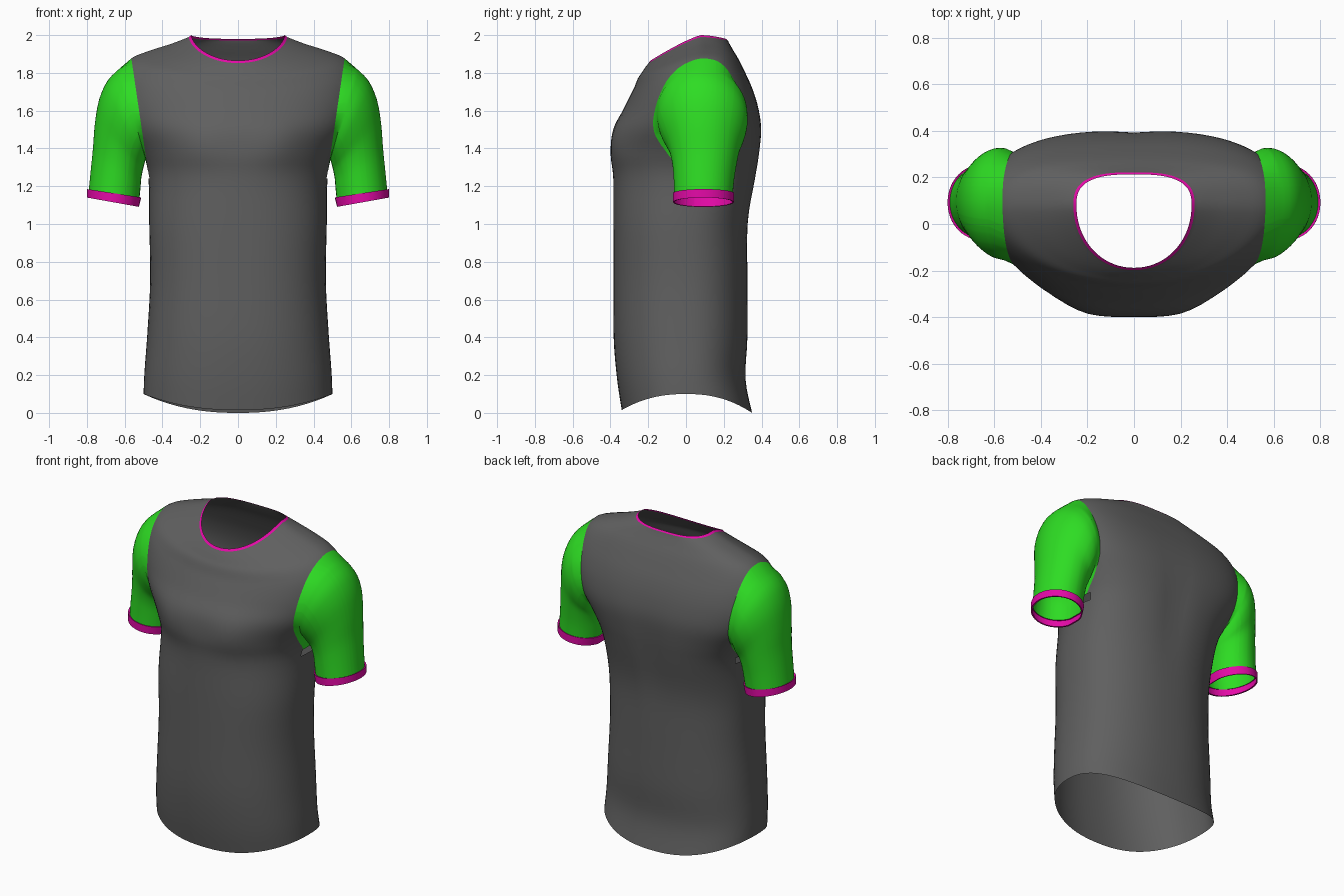
import bpy, bmesh, math
from mathutils import Vector

if "Cube" in bpy.data.objects:
    bpy.data.objects.remove(bpy.data.objects["Cube"])

COLS = 72


def material(name, color):
    m = bpy.data.materials.new(name)
    m.use_nodes = True
    m.diffuse_color = color
    m.node_tree.nodes["Principled BSDF"].inputs["Base Color"].default_value = color
    return m


GREY = material("charcoal fabric", (0.115, 0.115, 0.115, 1))
GREEN = material("green fabric", (0.027, 0.72, 0.017, 1))
PINK = material("magenta trim", (0.78, 0.003, 0.39, 1))


def smooth_rows(rows, steps):
    """Catmull-Rom interpolation of key rows."""
    out = []
    for i in range(len(rows) - 1):
        p0, p1 = rows[max(i - 1, 0)], rows[i]
        p2, p3 = rows[i + 1], rows[min(i + 2, len(rows) - 1)]
        for k in range(steps):
            t = k / steps
            out.append([b + t / 2 * (c - a + t * (2*a - 5*b + 4*c - d + t * (3*b - a - 3*c + d)))
                        for a, b, c, d in zip(p0, p1, p2, p3)])
    return out + [list(rows[-1])]


def loft(bm, rings, trim_rows=0):
    """Skin closed rings; the last trim_rows bands take the second material."""
    loops = [[bm.verts.new(p) for p in ring] for ring in rings]
    n = len(loops[0])
    for r, (lo, hi) in enumerate(zip(loops, loops[1:])):
        for i in range(n):
            j = (i + 1) % n
            face = bm.faces.new((lo[i], lo[j], hi[j], hi[i]))
            face.material_index = int(r >= len(loops) - 1 - trim_rows)


def finish(bm, name, mats):
    mesh = bpy.data.meshes.new(name)
    bm.to_mesh(mesh)
    bm.free()
    for m in mats:
        mesh.materials.append(m)
    obj = bpy.data.objects.new(name, mesh)
    bpy.context.collection.objects.link(obj)
    bpy.ops.object.select_all(action="DESELECT")
    obj.select_set(True)
    bpy.context.view_layer.objects.active = obj
    bpy.ops.object.shade_smooth_by_angle(angle=math.radians(50))


def ease(v, lo, hi):
    t = min(max((v - lo) / (hi - lo), 0), 1)
    return t * t * (3 - 2 * t)


def body_ring(w, front, back, z_side, z_front, z_back):
    """Cross-section with its own front and back depth, roundness and height."""
    up = ease(z_side, 0.9, 1.5)
    yc = 0.08 * up
    power = 2 - 0.8 * ease(z_side, 1.5, 1.9)
    pts = []
    for i in range(COLS):
        a = math.tau * i / COLS
        c, s = math.cos(a), math.sin(a)
        n = 2.3 + up * (0.5 if s > 0 else -0.25)
        x = math.copysign(w * abs(c) ** (2 / n), c)
        depth, z_end = (back - yc, z_back) if s > 0 else (front - yc, z_front)
        y = yc + depth * abs(s) ** (2 / n)
        z = z_side + (z_end - z_side) * abs(s) ** power
        # chest muscles and a shallow spine hollow
        if s < 0:
            y -= 0.018 * math.exp(-((abs(x) - 0.22) / 0.13) ** 2 - ((z - 1.42) / 0.12) ** 2)
        else:
            y -= 0.012 * math.exp(-(x / 0.08) ** 2 - ((z - 1.3) / 0.3) ** 2)
        pts.append((x, y, z))
    return pts


# Shirt body: half width, front y, back y, then height at side, front and back
BODY = [
    (0.50, -0.34, 0.35, 0.10, 0.015, 0.0),
    (0.495, -0.365, 0.315, 0.22, 0.18, 0.18),
    (0.48, -0.383, 0.325, 0.42, 0.4, 0.4),
    (0.465, -0.385, 0.325, 0.7, 0.7, 0.7),
    (0.47, -0.385, 0.33, 1.0, 1.0, 1.0),
    (0.475, -0.385, 0.37, 1.24, 1.24, 1.24),
    (0.52, -0.398, 0.39, 1.37, 1.37, 1.37),
    (0.60, -0.385, 0.40, 1.5, 1.5, 1.5),
    (0.64, -0.335, 0.385, 1.62, 1.6, 1.61),
    (0.64, -0.30, 0.355, 1.73, 1.67, 1.71),
    (0.615, -0.275, 0.315, 1.82, 1.72, 1.8),
    (0.56, -0.255, 0.28, 1.88, 1.77, 1.87),
    (0.46, -0.235, 0.25, 1.92, 1.80, 1.92),
    (0.35, -0.215, 0.23, 1.955, 1.83, 1.955),
    (0.26, -0.198, 0.222, 1.99, 1.852, 1.972),
]
NECK = (0.247, -0.188, 0.213, 2.0, 1.865, 1.98)
body = bmesh.new()
rings = [body_ring(*row) for row in smooth_rows(BODY, 4)]
loft(body, rings + [body_ring(*NECK)], trim_rows=1)

# Armholes: slice off the shoulder bulges along slanted planes
SEAM_TOP, SEAM_LOW = Vector((0.565, 0, 1.88)), Vector((0.487, 0, 1.35))
for side in (1, -1):
    slope = SEAM_TOP - SEAM_LOW
    normal = Vector((slope.z * side, 0, -slope.x))
    faces = [f for f in body.faces
             if f.calc_center_median().z > 1.27 and f.calc_center_median().x * side > 0.2]
    geom = set(faces)
    for f in faces:
        geom.update(f.verts, f.edges)
    bmesh.ops.bisect_plane(body, geom=list(geom), plane_co=(SEAM_LOW.x * side, 0, SEAM_LOW.z),
                           plane_no=normal, clear_outer=True)

# Armhole edge, ordered around its middle
seam = {v for e in body.edges if e.is_boundary for v in e.verts
        if v.co.x > 0.4 and 1.25 < v.co.z < 1.95}
seam = [v.co.copy() for v in seam]
mid_y = (min(p.y for p in seam) + max(p.y for p in seam)) / 2
mid_z = (min(p.z for p in seam) + max(p.z for p in seam)) / 2


def seam_angle(p):
    return math.atan2(p.y - mid_y, p.z - mid_z)


seam.sort(key=seam_angle)
finish(body, "shirt_body", [GREY, PINK])

# Sleeve: outer x and z, inner x and z, front y, back y
SLEEVE = [
    (0.625, 1.825, 0.487, 1.335, -0.155, 0.325),
    (0.69, 1.76, 0.49, 1.32, -0.145, 0.325),
    (0.735, 1.66, 0.495, 1.30, -0.12, 0.31),
    (0.758, 1.53, 0.50, 1.28, -0.09, 0.285),
    (0.768, 1.40, 0.508, 1.24, -0.072, 0.268),
    (0.78, 1.28, 0.512, 1.19, -0.065, 0.255),
    (0.79, 1.18, 0.517, 1.14, -0.062, 0.248),
]
CUFF = [
    (0.80, 1.185, 0.508, 1.14, -0.07, 0.255),
    (0.80, 1.14, 0.52, 1.09, -0.068, 0.253),
    (0.79, 1.14, 0.528, 1.092, -0.06, 0.245),
]


def sleeve_ring(xo, zo, xi, zi, front, back):
    pts = []
    for p in seam:
        a = seam_angle(p)
        t = (1 + math.cos(a)) / 2
        y = (front + back) / 2 + math.sin(a) * (back - front) / 2
        pts.append(Vector((xi + (xo - xi) * t, y, zi + (zo - zi) * t)))
    return pts


for name, side in (("left_sleeve", 1), ("right_sleeve", -1)):
    bm = bmesh.new()
    rings = [seam] + [sleeve_ring(*r) for r in smooth_rows(SLEEVE, 3) + CUFF]
    loft(bm, [[(p.x * side, p.y, p.z) for p in ring] for ring in rings], trim_rows=len(CUFF))
    bmesh.ops.recalc_face_normals(bm, faces=bm.faces)
    finish(bm, name, [GREEN, PINK])
